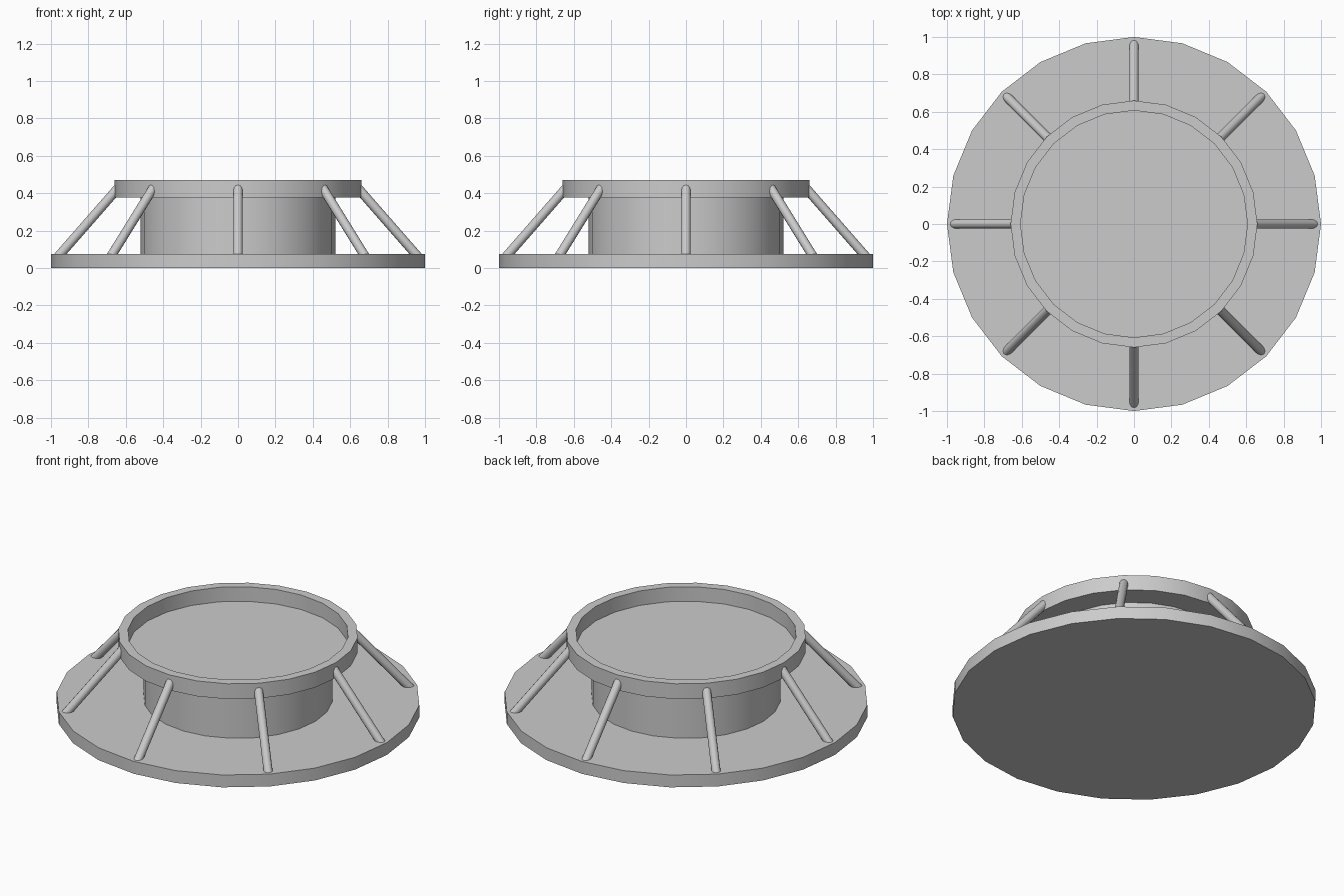
import bpy, bmesh
from math import sin, cos, pi, radians
from mathutils import Vector

if "Cube" in bpy.data.objects:
    bpy.data.objects.remove(bpy.data.objects["Cube"])

SIDES = 24


def finish(name, bm, angle=35):
    bmesh.ops.recalc_face_normals(bm, faces=bm.faces)
    mesh = bpy.data.meshes.new(name)
    bm.to_mesh(mesh)
    bm.free()
    obj = bpy.data.objects.new(name, mesh)
    bpy.context.collection.objects.link(obj)
    bpy.ops.object.select_all(action='DESELECT')
    obj.select_set(True)
    bpy.context.view_layer.objects.active = obj
    bpy.ops.object.shade_smooth_by_angle(angle=radians(angle))
    return obj


def lathe(name, profile):
    """Turn an (r, z) profile around z, capping both ends."""
    bm = bmesh.new()
    rings = [[bm.verts.new((r * cos(2 * pi * i / SIDES), r * sin(2 * pi * i / SIDES), z))
              for i in range(SIDES)] for r, z in profile]
    for a, b in zip(rings, rings[1:]):
        for i in range(SIDES):
            j = (i + 1) % SIDES
            bm.faces.new((a[i], a[j], b[j], b[i]))
    bm.faces.new(rings[0])
    bm.faces.new(rings[-1])
    return finish(name, bm)


def rod(name, start, end, radius, sides=12):
    bm = bmesh.new()
    axis = end - start
    bmesh.ops.create_cone(bm, cap_ends=True, segments=sides, radius1=radius,
                          radius2=radius, depth=axis.length)
    bmesh.ops.rotate(bm, verts=bm.verts, matrix=axis.to_track_quat('Z', 'Y').to_matrix())
    bmesh.ops.translate(bm, verts=bm.verts, vec=(start + end) / 2)
    return finish(name, bm)


# Base plate
lathe("base_plate", [(1.0, 0), (1.0, 0.075)])

# Drum with the raised rim and recessed floor on top
lathe("drum_and_rim", [(0.52, 0.07), (0.52, 0.377), (0.66, 0.377),
                       (0.66, 0.47), (0.607, 0.47), (0.607, 0.382)])

# Eight slanted struts from the plate edge up to the rim
for k in range(8):
    d = Vector((cos(k * pi / 4), sin(k * pi / 4), 0))
    rod(f"strut_{k + 1}", d * 0.965 + Vector((0, 0, 0.057)),
        d * 0.635 + Vector((0, 0, 0.434)), 0.025)
